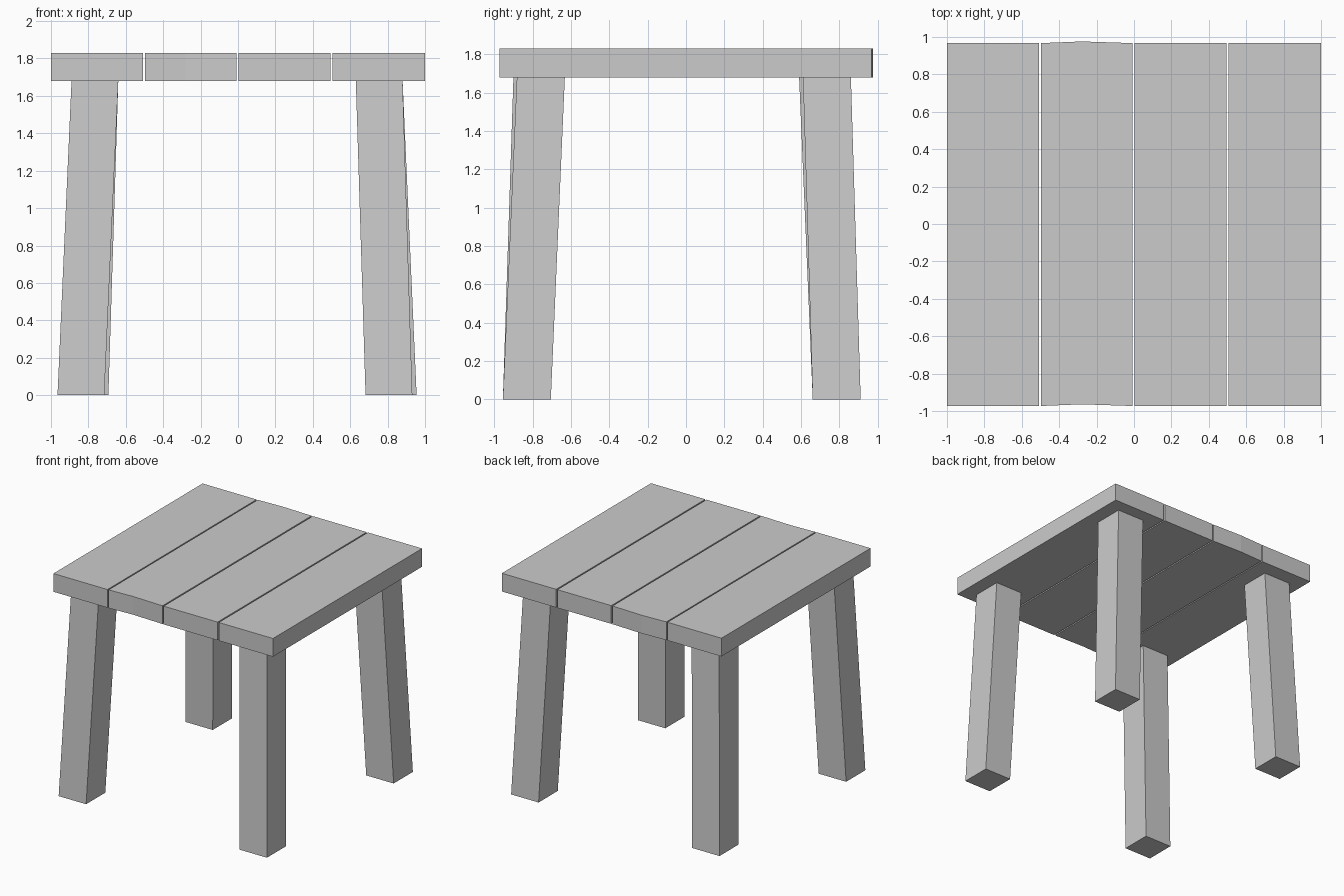
import bpy

if "Cube" in bpy.data.objects:
    bpy.data.objects.remove(bpy.data.objects["Cube"])


def prism(name, bottom, top, z0, z1):
    """Solid between two matching outlines (counter-clockwise) at heights z0 and z1."""
    n = len(bottom)
    verts = [(x, y, z0) for x, y in bottom] + [(x, y, z1) for x, y in top]
    faces = [tuple(reversed(range(n))), tuple(range(n, 2 * n))]
    faces += [(i, (i + 1) % n, n + (i + 1) % n, n + i) for i in range(n)]
    mesh = bpy.data.meshes.new(name)
    mesh.from_pydata(verts, [], faces)
    obj = bpy.data.objects.new(name, mesh)
    bpy.context.collection.objects.link(obj)
    return obj


def square(cx, cy, h=0.125):
    return [(cx - h, cy - h), (cx + h, cy - h), (cx + h, cy + h), (cx - h, cy + h)]


SEAT_BOTTOM, SEAT_TOP = 1.68, 1.83
FRONT, BACK = -0.973, 0.967

# Seat planks; the second one is slightly bowed towards the back
planks = [(-1.0, -0.508, None), (-0.498, -0.007, -0.28),
          (0.004, 0.495, None), (0.506, 1.0, None)]
for i, (x0, x1, bow) in enumerate(planks, 1):
    outline = [(x0, FRONT), (x1, FRONT), (x1, BACK), (x0, BACK)]
    if bow is not None:
        outline.insert(3, (bow, BACK + 0.009))
        outline.insert(1, (bow, FRONT + 0.009))
    prism(f"seat_plank_{i}", outline, outline, SEAT_BOTTOM, SEAT_TOP)

# Splayed legs: centre at the floor, centre under the seat
legs = {
    "front_left_leg": ((-0.84, -0.83), (-0.765, -0.775)),
    "front_right_leg": ((0.807, -0.83), (0.755, -0.757)),
    "back_left_leg": ((-0.818, 0.786), (-0.765, 0.715)),
    "back_right_leg": ((0.83, 0.786), (0.755, 0.735)),
}
for name, (foot, head) in legs.items():
    prism(name, square(*foot), square(*head), 0, SEAT_BOTTOM)
